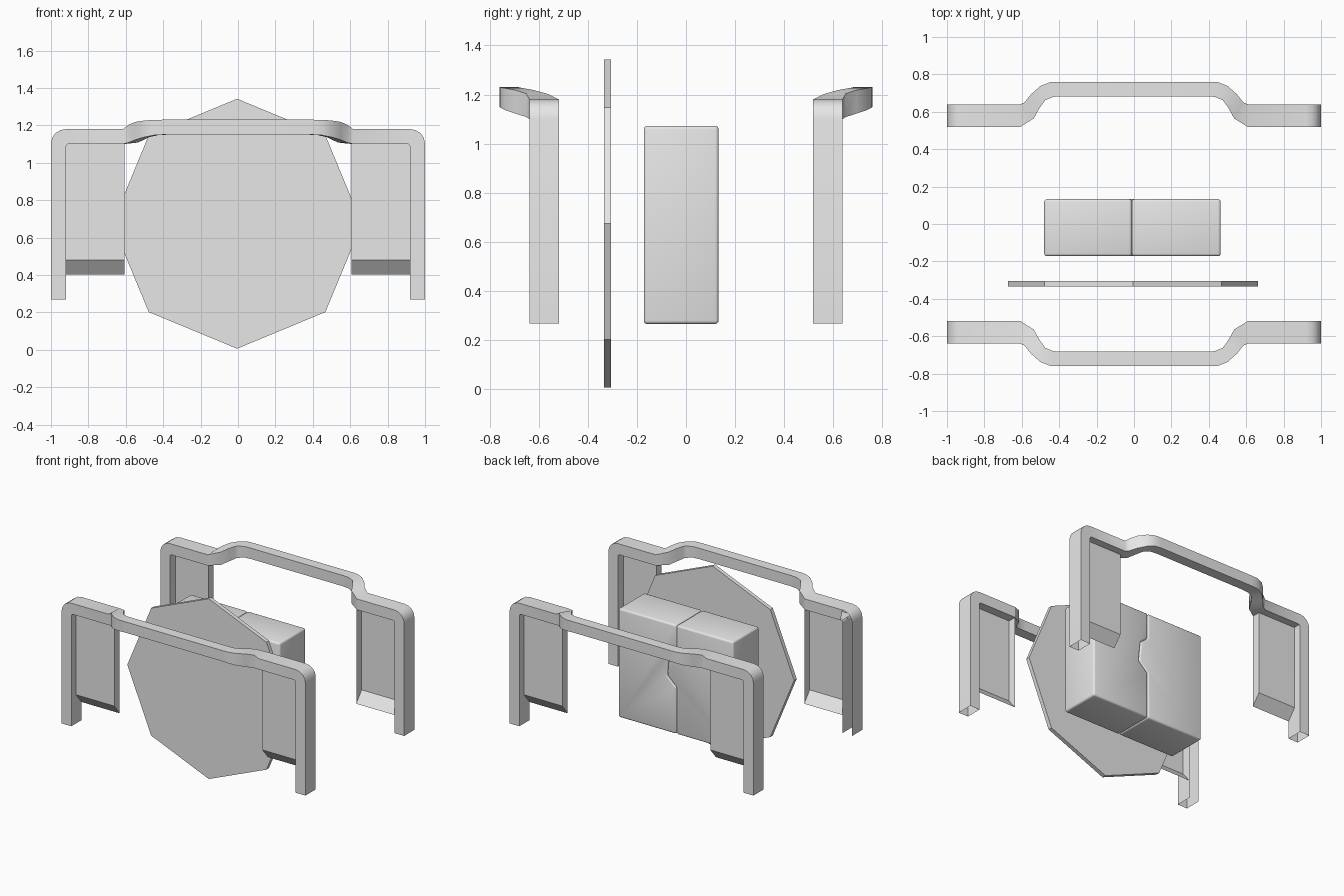
import bpy, bmesh, math

if "Cube" in bpy.data.objects:
    bpy.data.objects.remove(bpy.data.objects["Cube"])

grey = bpy.data.materials.new("light grey")
grey.diffuse_color = (0.8, 0.8, 0.8, 1)
grey.use_nodes = True
grey.node_tree.nodes["Principled BSDF"].inputs["Base Color"].default_value = grey.diffuse_color


def finish(bm, name, smooth=False):
    bmesh.ops.recalc_face_normals(bm, faces=bm.faces[:])
    me = bpy.data.meshes.new(name)
    bm.to_mesh(me)
    bm.free()
    ob = bpy.data.objects.new(name, me)
    bpy.context.collection.objects.link(ob)
    me.materials.append(grey)
    if smooth:
        bpy.ops.object.select_all(action='DESELECT')
        ob.select_set(True)
        bpy.context.view_layer.objects.active = ob
        bpy.ops.object.shade_smooth_by_angle(angle=math.radians(30))
    return ob


def prism(name, outline, y0, y1, bevel=0.0):
    """Extrude an x-z outline along y, with optional rounded edges."""
    bm = bmesh.new()
    a = [bm.verts.new((x, y0, z)) for x, z in outline]
    b = [bm.verts.new((x, y1, z)) for x, z in outline]
    n = len(outline)
    bm.faces.new(a)
    bm.faces.new(b[::-1])
    for i in range(n):
        j = (i + 1) % n
        bm.faces.new((a[i], b[i], b[j], a[j]))
    if bevel:
        bmesh.ops.recalc_face_normals(bm, faces=bm.faces[:])
        bmesh.ops.bevel(bm, geom=bm.edges[:], offset=bevel, segments=3,
                        profile=0.5, affect='EDGES', clamp_overlap=True)
    return finish(bm, name, bool(bevel))


# Octagonal plate
R, CX, CZ = 0.668, -0.005, 0.674
prism("octagon_plate",
      [(CX + R * math.sin(k * math.pi / 4), CZ + R * math.cos(k * math.pi / 4))
       for k in range(8)], -0.335, -0.305)

# Two interlocking blocks: the left one has a tab fitting the right one
seam = [(-0.012, 1.072), (-0.012, 0.88), (0.05, 0.83),
        (0.065, 0.68), (-0.012, 0.61), (-0.012, 0.265)]
prism("block_with_tab", [(-0.48, 0.265), (-0.48, 1.072)] + seam, -0.172, 0.133, 0.014)
prism("block_with_notch", [(0.463, 0.265), (0.463, 1.072)] + seam, -0.172, 0.133, 0.014)

# Handle from the middle outwards: outer x, outer y, inner x, inner y, top z, bottom z
HANDLE = [
    (0.40, -0.760, 0.38, -0.682, 1.230, 1.150),
    (0.45, -0.758, 0.43, -0.680, 1.229, 1.147),
    (0.50, -0.738, 0.475, -0.662, 1.226, 1.137),
    (0.55, -0.694, 0.505, -0.620, 1.218, 1.122),
    (0.585, -0.650, 0.535, -0.565, 1.203, 1.108),
    (0.615, -0.638, 0.61, -0.518, 1.180, 1.100),
]
# Corner and leg: outer x, outer z, inner x, inner z
LEG = [
    (0.920, 1.180, 0.905, 1.100),
    (0.951, 1.174, 0.912, 1.099),
    (0.977, 1.157, 0.917, 1.094),
    (0.994, 1.131, 0.919, 1.089),
    (1.000, 1.100, 0.920, 1.080),
    (1.000, 0.268, 0.920, 0.268),
]
FRONT, BACK = -0.638, -0.518


def bracket(name, sy, open_left):
    """Handle with two legs; leg ends are open."""
    rings = []
    for xo, yo, xi, yi, zt, zb in HANDLE:
        rings.append([(xo, yo, zt), (xo, yo, zb), (xi, yi, zb), (xi, yi, zt)])
    for xo, zo, xi, zi in LEG:
        rings.append([(xo, FRONT, zo), (xi, FRONT, zi), (xi, BACK, zi), (xo, BACK, zo)])
    left = [[(-x, y, z) for x, y, z in r] for r in rings[::-1]]
    bm = bmesh.new()
    loops = [[bm.verts.new((x, y * sy, z)) for x, y, z in r] for r in left + rings]
    for i, (p, q) in enumerate(zip(loops, loops[1:])):
        for k in range(4):
            if open_left and k == 2 and i < len(LEG) - 1:
                continue  # channel side of the leg stays open
            m = (k + 1) % 4
            bm.faces.new((p[k], p[m], q[m], q[k]))
    finish(bm, name, True)


def side_panel(name, sx, sy):
    """Recessed tray between handle and leg, chamfered along the bottom."""
    y0, y1, xa, xb = -0.582, -0.518, 0.607, 0.92
    side = [(y0, 1.10), (y0, 0.48), (y1, 0.402)]
    bm = bmesh.new()
    a = [bm.verts.new((sx * xa, sy * y, z)) for y, z in side]
    b = [bm.verts.new((sx * xb, sy * y, z)) for y, z in side]
    for i in range(2):
        bm.faces.new((a[i], a[i + 1], b[i + 1], b[i]))
    bm.faces.new(a + [bm.verts.new((sx * xa, sy * y1, 1.10))])
    finish(bm, name)


for place, sy in (("front", 1), ("back", -1)):
    bracket(place + "_bracket", sy, place == "front")
    for hand, sx in (("left", -1), ("right", 1)):
        side_panel(place + "_" + hand + "_panel", sx, sy)
